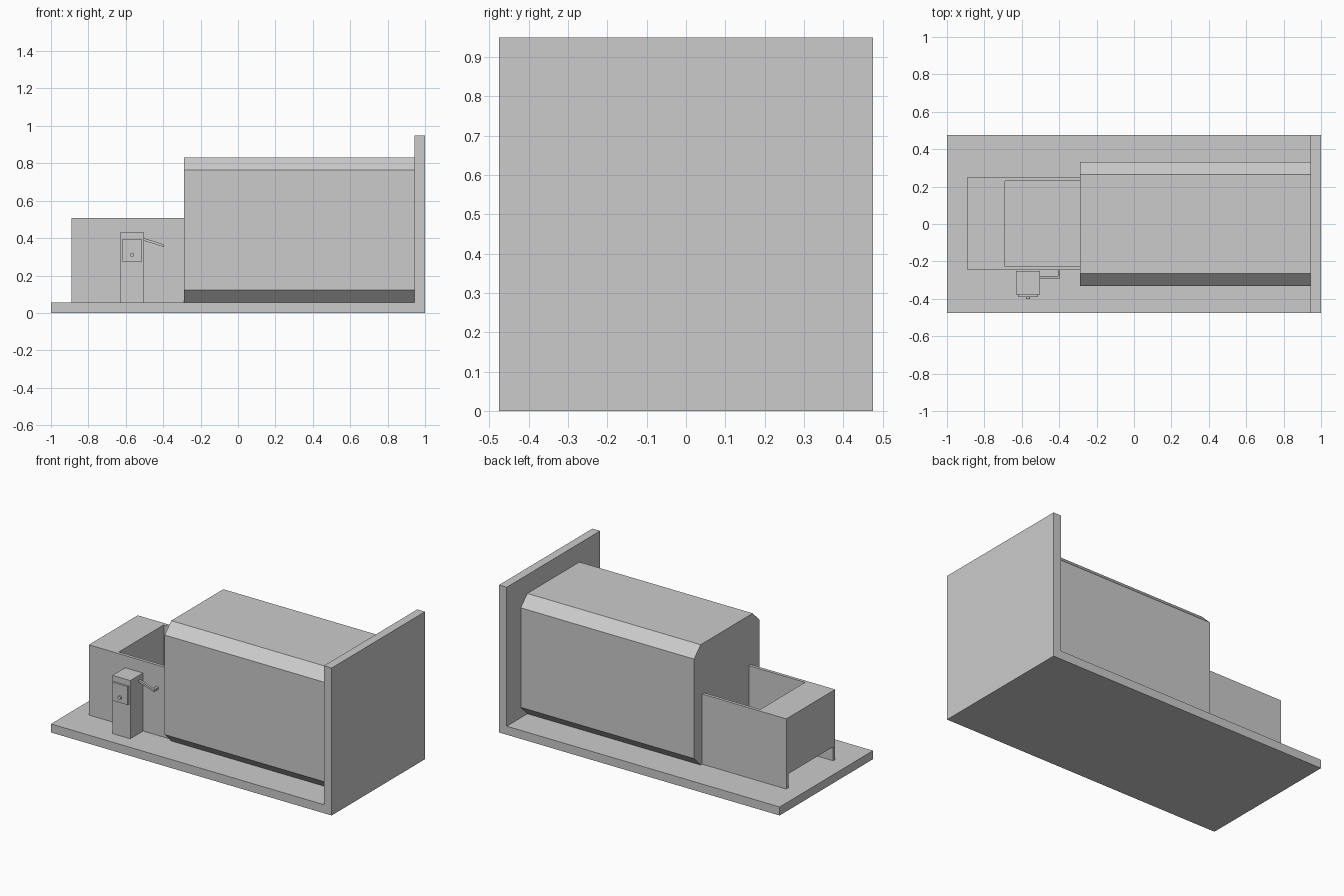
import bpy, bmesh
from mathutils import Vector

if "Cube" in bpy.data.objects:
    bpy.data.objects.remove(bpy.data.objects["Cube"])


def prism(name, profile, axis, a, b):
    """Extrude a 2D profile along axis ('x': yz profile, 'y': xz profile)."""
    bm = bmesh.new()
    put = (lambda p: (a, p[0], p[1])) if axis == 'x' else (lambda p: (p[0], a, p[1]))
    face = bm.faces.new([bm.verts.new(put(p)) for p in profile])
    ext = bmesh.ops.extrude_face_region(bm, geom=[face])
    move = Vector((b - a, 0, 0)) if axis == 'x' else Vector((0, b - a, 0))
    bmesh.ops.translate(bm, vec=move, verts=[v for v in ext['geom'] if isinstance(v, bmesh.types.BMVert)])
    bmesh.ops.recalc_face_normals(bm, faces=bm.faces)
    mesh = bpy.data.meshes.new(name)
    bm.to_mesh(mesh)
    bm.free()
    obj = bpy.data.objects.new(name, mesh)
    bpy.context.collection.objects.link(obj)
    return obj


def box(name, x, y, z):
    return prism(name, [(x[0], z[0]), (x[1], z[0]), (x[1], z[1]), (x[0], z[1])], 'y', *y)


FLOOR = 0.055

# Floor slab and end wall as one L-shaped piece
prism("floor_and_end_wall",
      [(-1, 0), (1, 0), (1, 0.95), (0.945, 0.95), (0.945, FLOOR), (-1, FLOOR)],
      'y', -0.475, 0.475)

# Main housing with four chamfered long edges
w, c, top = 0.332, 0.067, 0.83
prism("main_housing",
      [(-w + c, FLOOR), (w - c, FLOOR), (w, FLOOR + c), (w, top - c),
       (w - c, top), (-w + c, top), (-w, top - c), (-w, FLOOR + c)],
      'x', -0.29, 0.945)

# Feed table: two side panels down to the floor, raised block between them
for side, y in (("front", (-0.247, -0.227)), ("back", (0.23, 0.25))):
    box("table_panel_" + side, (-0.89, -0.29), y, (FLOOR, 0.507))
box("table_block", (-0.89, -0.69), (-0.227, 0.23), (0.145, 0.507))

# Control pillar with panel and button
box("control_pillar", (-0.63, -0.503), (-0.378, -0.25), (FLOOR, 0.43))
box("control_panel", (-0.62, -0.512), (-0.391, -0.378), (0.275, 0.393))
bpy.ops.mesh.primitive_cylinder_add(vertices=16, radius=0.011, depth=0.012,
                                    location=(-0.566, -0.396, 0.311),
                                    rotation=(1.5708, 0, 0))
bpy.context.object.name = "control_button"

# Cranked lever: sloping arm, then a short grip turning back
prism("lever_arm", [(-0.503, 0.386), (-0.395, 0.352), (-0.395, 0.366), (-0.503, 0.4)],
      'y', -0.292, -0.278)
prism("lever_grip", [(-0.407, 0.356), (-0.395, 0.352), (-0.395, 0.366), (-0.407, 0.37)],
      'y', -0.278, -0.245)
